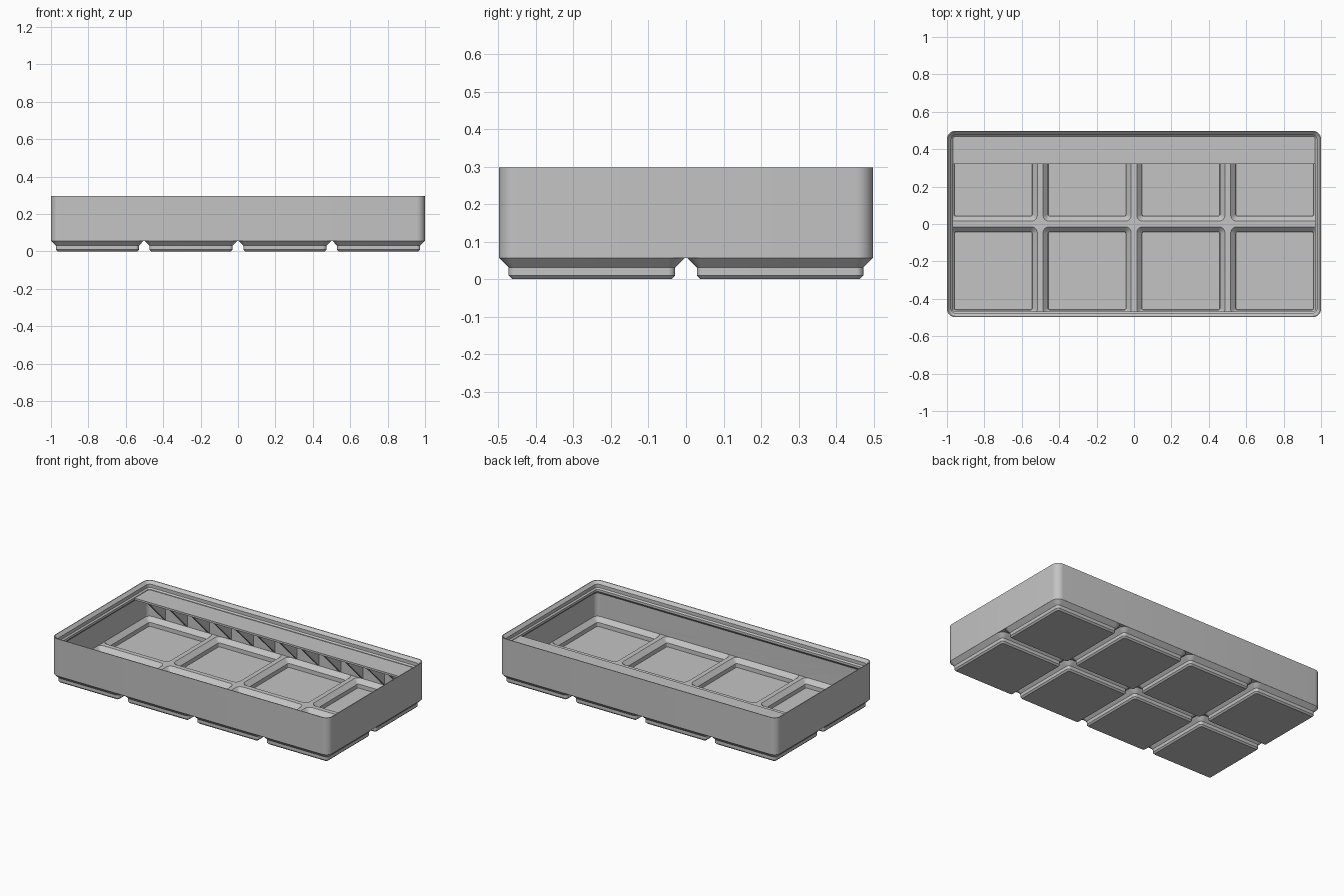
import bpy, bmesh, math

cube = bpy.data.objects.get("Cube")
if cube:
    bpy.data.objects.remove(cube, do_unlink=True)

HX, HY, R = 1.0, 0.4985, 0.045      # half sizes and corner radius of the bin
TOP, BASE, PITCH = 0.298, 0.0567, 0.5015
CELLS = [((i - 1.5) * PITCH, (j - 0.5) * PITCH) for i in range(4) for j in range(2)]

grey = bpy.data.materials.new("grey_plastic")
grey.use_nodes = True
grey.diffuse_color = (0.55, 0.55, 0.55, 1)
grey.node_tree.nodes["Principled BSDF"].inputs["Base Color"].default_value = grey.diffuse_color


def rounded_ring(bm, cx, cy, hx, hy, r, z, steps=8):
    """One rounded rectangle of vertices."""
    verts = []
    for q, (sx, sy) in enumerate([(1, 1), (-1, 1), (-1, -1), (1, -1)]):
        for k in range(steps + 1):
            a = (q + k / steps) * math.pi / 2
            verts.append(bm.verts.new((cx + sx * (hx - r) + r * math.cos(a),
                                       cy + sy * (hy - r) + r * math.sin(a), z)))
    return verts


def loft(bm, rings):
    """Closed solid through a stack of rings, lowest first."""
    n = len(rings[0])
    for a, b in zip(rings, rings[1:]):
        for i in range(n):
            bm.faces.new((a[i], a[(i + 1) % n], b[(i + 1) % n], b[i]))
    bm.faces.new(rings[0][::-1])
    bm.faces.new(rings[-1])


def finish(bm, name):
    bmesh.ops.recalc_face_normals(bm, faces=bm.faces[:])
    mesh = bpy.data.meshes.new(name)
    bm.to_mesh(mesh)
    bm.free()
    mesh.materials.append(grey)
    obj = bpy.data.objects.new(name, mesh)
    bpy.context.collection.objects.link(obj)
    return obj


def cell_solids(name, profile):
    """The same lofted pad in every grid cell; profile is (half size, radius, z)."""
    bm = bmesh.new()
    for cx, cy in CELLS:
        loft(bm, [rounded_ring(bm, cx, cy, h, h, r, z) for h, r, z in profile])
    return finish(bm, name)


def tray_solid(name, profile):
    """Full size loft; profile is (inset from the outer wall, z)."""
    bm = bmesh.new()
    loft(bm, [rounded_ring(bm, 0, 0, HX - d, HY - d, max(R - d, 0.012), z) for d, z in profile])
    return finish(bm, name)


def combine(obj, other, operation):
    mod = obj.modifiers.new(operation, "BOOLEAN")
    mod.operation, mod.object, mod.solver = operation, other, "EXACT"
    bpy.context.view_layer.objects.active = obj
    bpy.ops.object.modifier_apply(modifier=mod.name)
    bpy.data.objects.remove(other, do_unlink=True)


# Outer block with a stepped foot under each cell
tray = tray_solid("storage_tray", [(0, BASE), (0, TOP)])
feet = cell_solids("feet", [(0.2125, 0.0096, 0), (0.222, 0.019, 0.0096), (0.222, 0.019, 0.031),
                            (0.2475, 0.0445, BASE), (0.2455, 0.0425, BASE + 0.004)])
combine(tray, feet, "UNION")

# Main cavity with the stacking lip
cavity = tray_solid("cavity", [(0.0125, 0.067), (0.0125, 0.2175), (0.031, 0.236), (0.031, 0.2507),
                               (0.0225, 0.259), (0.0225, 0.2805), (0.005, TOP), (0.005, TOP + 0.05)])
combine(tray, cavity, "DIFFERENCE")

# Recess in each foot, leaving a bevelled grid of ridges
recess = cell_solids("recess", [(0.2075, 0.008, 0.0145), (0.2085, 0.009, 0.04),
                                (0.2355, 0.032, 0.067), (0.2355, 0.032, 0.08)])
combine(tray, recess, "DIFFERENCE")

bpy.ops.object.select_all(action="DESELECT")
tray.select_set(True)
bpy.context.view_layer.objects.active = tray
bpy.ops.object.shade_smooth_by_angle(angle=math.radians(30))


def prism(name, x, half_width, outline):
    """Extrude a (y, z) outline along x."""
    bm = bmesh.new()
    ends = [[bm.verts.new((x + s * half_width, y, z)) for y, z in outline] for s in (-1, 1)]
    loft(bm, ends)
    return finish(bm, name)


# Label shelf along the back wall, with triangular brackets below
FRONT, BACK, LOW, HIGH = 0.32, 0.488, 0.2345, 0.247
prism("label_shelf", 0, 0.98, [(FRONT, LOW), (BACK, LOW), (BACK, HIGH), (FRONT, HIGH)])
for i in range(12):
    prism(f"shelf_bracket_{i + 1}", (i - 5.5) * 0.158, 0.007,
          [(FRONT, LOW), (BACK, LOW), (BACK, LOW - (BACK - FRONT))])
